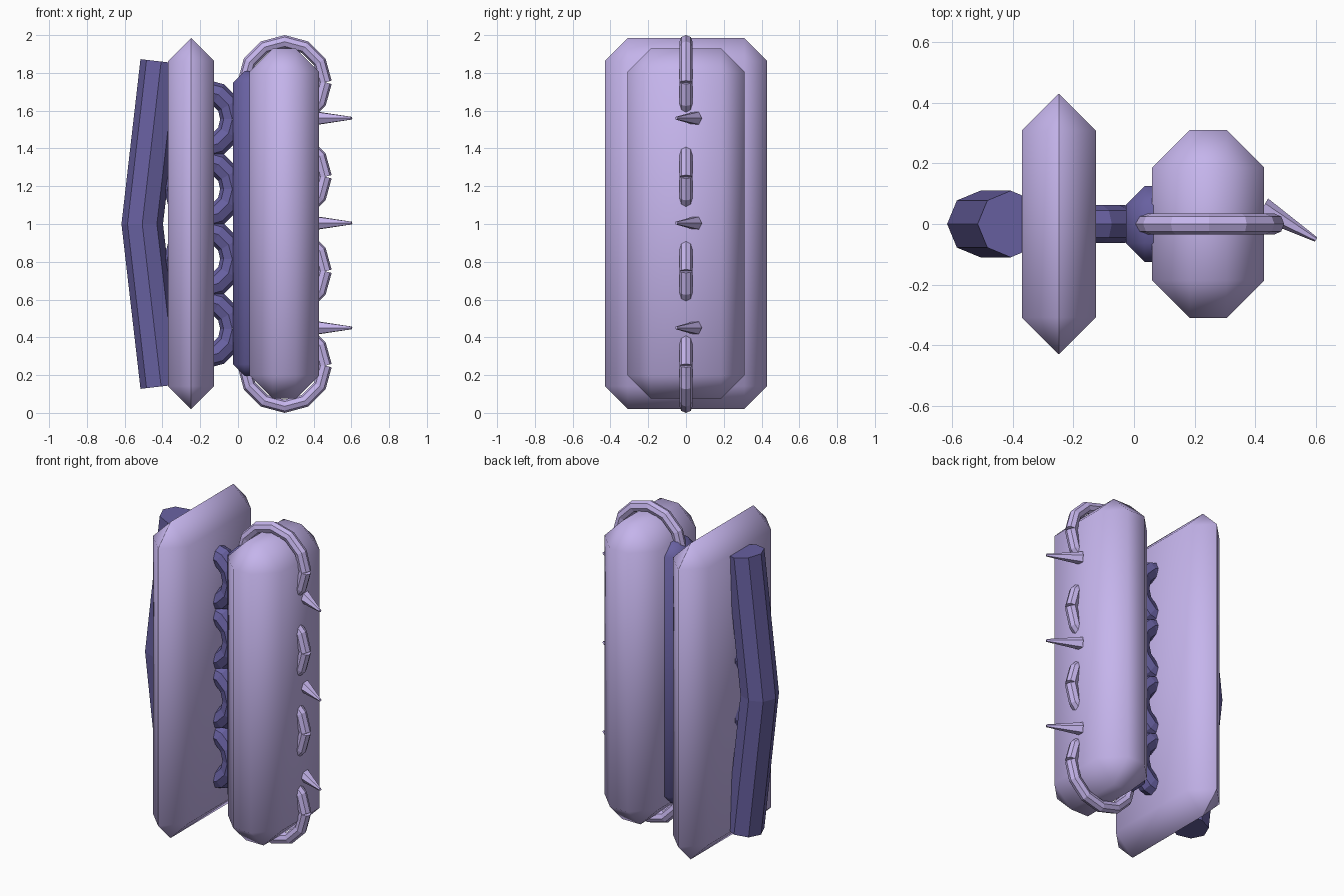
import bpy, math

if "Cube" in bpy.data.objects:
    bpy.data.objects.remove(bpy.data.objects["Cube"])

def material(name, rgb):
    m = bpy.data.materials.new(name)
    m.diffuse_color = (*rgb, 1)
    m.use_nodes = True
    m.node_tree.nodes["Principled BSDF"].inputs["Base Color"].default_value = m.diffuse_color
    return m

LIGHT = material("pale_violet", (0.56, 0.46, 0.84))
DARK = material("deep_violet", (0.14, 0.12, 0.36))

def slab(name, x0, x1, half_y, z0, z1, bevel, mat):
    """Box with wide single-step chamfers."""
    bpy.ops.mesh.primitive_cube_add(size=1, location=((x0 + x1) / 2, 0, (z0 + z1) / 2))
    ob = bpy.context.object
    ob.name = name
    ob.scale = (x1 - x0, 2 * half_y, z1 - z0)
    bpy.ops.object.transform_apply(location=False, rotation=False, scale=True)
    mod = ob.modifiers.new("chamfer", 'BEVEL')
    mod.width = bevel
    mod.segments = 1
    mod.limit_method = 'NONE'
    bpy.ops.object.modifier_apply(modifier=mod.name)
    bpy.ops.object.shade_smooth_by_angle(angle=math.radians(60))
    ob.data.materials.append(mat)

def tube(name, points, radius, mat):
    """Eight-sided capped tube along points in the XZ plane."""
    cu = bpy.data.curves.new(name, 'CURVE')
    cu.dimensions = '3D'
    cu.bevel_depth = radius
    cu.bevel_resolution = 2
    cu.use_fill_caps = True
    sp = cu.splines.new('POLY')
    sp.points.add(len(points) - 1)
    for p, (x, z) in zip(sp.points, points):
        p.co = (x, 0, z, 1)
    sp.use_smooth = False
    cu.materials.append(mat)
    ob = bpy.data.objects.new(name, cu)
    bpy.context.collection.objects.link(ob)
    bpy.ops.object.select_all(action='DESELECT')
    ob.select_set(True)
    bpy.context.view_layer.objects.active = ob
    bpy.ops.object.convert(target='MESH')
    bpy.ops.object.shade_flat()

def ring(name, x, z, major, minor, mat):
    # open loop whose ends meet, leaving a fine seam on the +x side
    pts = [(x + major * math.cos(i * math.tau / 12), z + major * math.sin(i * math.tau / 12))
           for i in range(13)]
    tube(name, pts, minor, mat)

# Two big plates and the spine bar against the right one
slab("left_plate", -0.37, -0.126, 0.43, 0.02, 1.985, 0.1215, LIGHT)
slab("right_plate", 0.06, 0.43, 0.31, 0.075, 1.93, 0.124, LIGHT)
slab("spine_bar", -0.027, 0.22, 0.125, 0.195, 1.81, 0.062, DARK)

# Bent handle on the left
tube("bent_handle", [(-0.407, 0.14), (-0.507, 1.0), (-0.407, 1.86)], 0.11, DARK)

# Rings: large pale ones round the right plate, dark links through the left
for i in range(4):
    ring(f"binding_ring_{i + 1}", 0.247, 0.25 + 0.5 * i, 0.215, 0.035, LIGHT)
    ring(f"link_ring_{i + 1}", -0.18, 0.445 + 0.37 * i, 0.15, 0.063, DARK)

# Spikes on the right edge
for i, z in enumerate((0.45, 1.005, 1.56)):
    bpy.ops.mesh.primitive_cone_add(vertices=6, radius1=0.038, radius2=0.008, depth=0.205,
                                    location=(0.5125, 0, z), rotation=(0, math.pi / 2, 0))
    sp = bpy.context.object
    sp.name = f"spike_{i + 1}"
    # turn a corner to the top
    sp.rotation_euler = (math.radians(30), math.pi / 2, 0)
    sp.data.materials.append(LIGHT)
